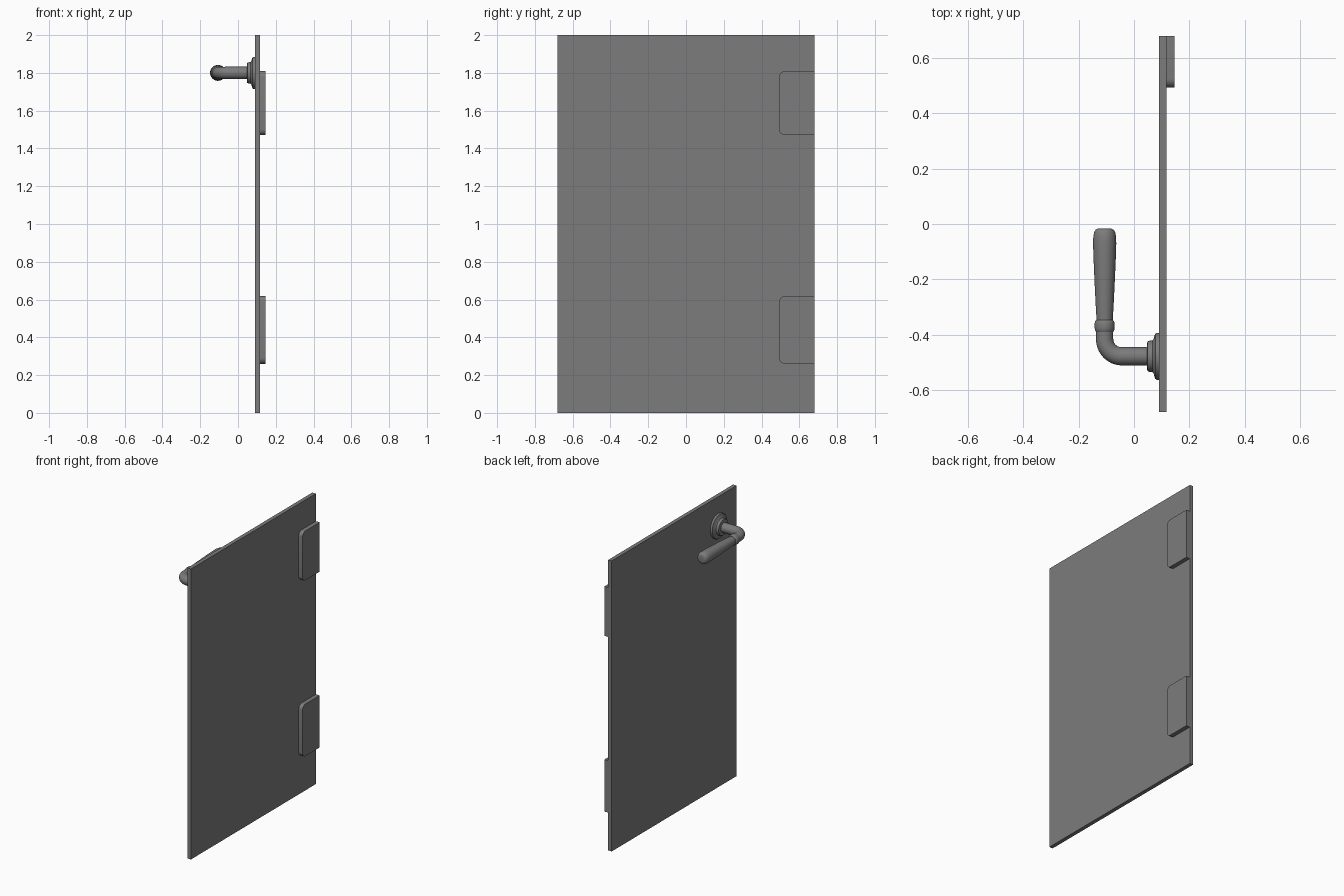
import bpy
import bmesh
from math import pi, cos, sin
from mathutils import Matrix, Vector

cube = bpy.data.objects.get("Cube")
if cube:
    bpy.data.objects.remove(cube, do_unlink=True)

grey = bpy.data.materials.new("mid grey")
grey.use_nodes = True
grey.diffuse_color = (0.2, 0.2, 0.2, 1)
grey.node_tree.nodes["Principled BSDF"].inputs["Base Color"].default_value = (0.2, 0.2, 0.2, 1)


def finish(name, bm, smooth=False):
    bmesh.ops.recalc_face_normals(bm, faces=bm.faces)
    mesh = bpy.data.meshes.new(name)
    bm.to_mesh(mesh)
    bm.free()
    mesh.materials.append(grey)
    obj = bpy.data.objects.new(name, mesh)
    bpy.context.collection.objects.link(obj)
    if smooth:
        bpy.ops.object.select_all(action="DESELECT")
        obj.select_set(True)
        bpy.context.view_layer.objects.active = obj
        bpy.ops.object.shade_smooth_by_angle(angle=pi / 5)
    return obj


def box(low, high):
    low, high = Vector(low), Vector(high)
    bm = bmesh.new()
    place = Matrix.Translation((low + high) / 2) @ Matrix.Diagonal((*(high - low), 1))
    bmesh.ops.create_cube(bm, size=1, matrix=place)
    return bm


def tube(name, stations, sides=32):
    """Skin circles given as (centre, direction in the xy plane, radius)."""
    bm = bmesh.new()
    rings = []
    for centre, direction, radius in stations:
        across = Vector((0, 0, 1)).cross(direction)
        rings.append([bm.verts.new(centre + radius * (
            cos(2 * pi * i / sides) * across + Vector((0, 0, sin(2 * pi * i / sides)))))
            for i in range(sides)])
    for a, b in zip(rings, rings[1:]):
        for i in range(sides):
            j = (i + 1) % sides
            bm.faces.new((a[i], a[j], b[j], b[i]))
    bm.faces.new(rings[0])
    bm.faces.new(rings[-1])
    return finish(name, bm, smooth=True)


# Door panel
finish("door_panel", box((0.09, -0.68, 0), (0.117, 0.68, 2)))

# Hinge leaves, rounded on the inner corners
for name, bottom, top in (("lower_hinge", 0.26, 0.618), ("upper_hinge", 1.47, 1.81)):
    bm = box((0.117, 0.493, bottom), (0.146, 0.68, top))
    corners = [e for e in bm.edges
               if all(v.co.y < 0.5 for v in e.verts)
               and abs(e.verts[0].co.z - e.verts[1].co.z) < 0.01]
    bmesh.ops.bevel(bm, geom=corners, offset=0.032, segments=6, profile=0.5, affect="EDGES")
    finish(name, bm, smooth=True)

# Handle layout
HEIGHT, SHAFT_Y, GRIP_X, BEND = 1.8, -0.478, -0.106, 0.062
out = Vector((-1, 0, 0))
along = Vector((0, 1, 0))

# Stepped round rose against the panel
rose = [(0.091, 0.085), (0.082, 0.085), (0.077, 0.082), (0.074, 0.074), (0.071, 0.063),
        (0.066, 0.057), (0.054, 0.056), (0.049, 0.053), (0.047, 0.046), (0.047, 0.03)]
tube("handle_rose", [(Vector((x, SHAFT_Y, HEIGHT)), out, r) for x, r in rose], 48)

# Shaft with its quarter-circle elbow
neck = [(Vector((0.06, SHAFT_Y, HEIGHT)), out, 0.033)]
hub = Vector((GRIP_X + BEND, SHAFT_Y + BEND, HEIGHT))
for step in range(13):
    a = step / 12 * pi / 2
    neck.append((hub + BEND * Vector((-sin(a), -cos(a), 0)),
                 Vector((-cos(a), sin(a), 0)), 0.033 - 0.002 * step / 12))
neck.append((Vector((GRIP_X, -0.385, HEIGHT)), along, 0.031))
tube("handle_neck", neck)

# Collar and tapered grip, turned about the grip axis
collar = [(-0.39, 0.031), (-0.385, 0.034), (-0.377, 0.036), (-0.359, 0.036),
          (-0.351, 0.034), (-0.347, 0.030)]
grip = [(-0.35, 0.029), (-0.30, 0.032), (-0.22, 0.036), (-0.13, 0.040), (-0.07, 0.042),
        (-0.045, 0.041), (-0.03, 0.038), (-0.021, 0.033), (-0.017, 0.025), (-0.016, 0.012)]
for name, profile in (("handle_collar", collar), ("handle_grip", grip)):
    tube(name, [(Vector((GRIP_X, y, HEIGHT)), along, r) for y, r in profile])
